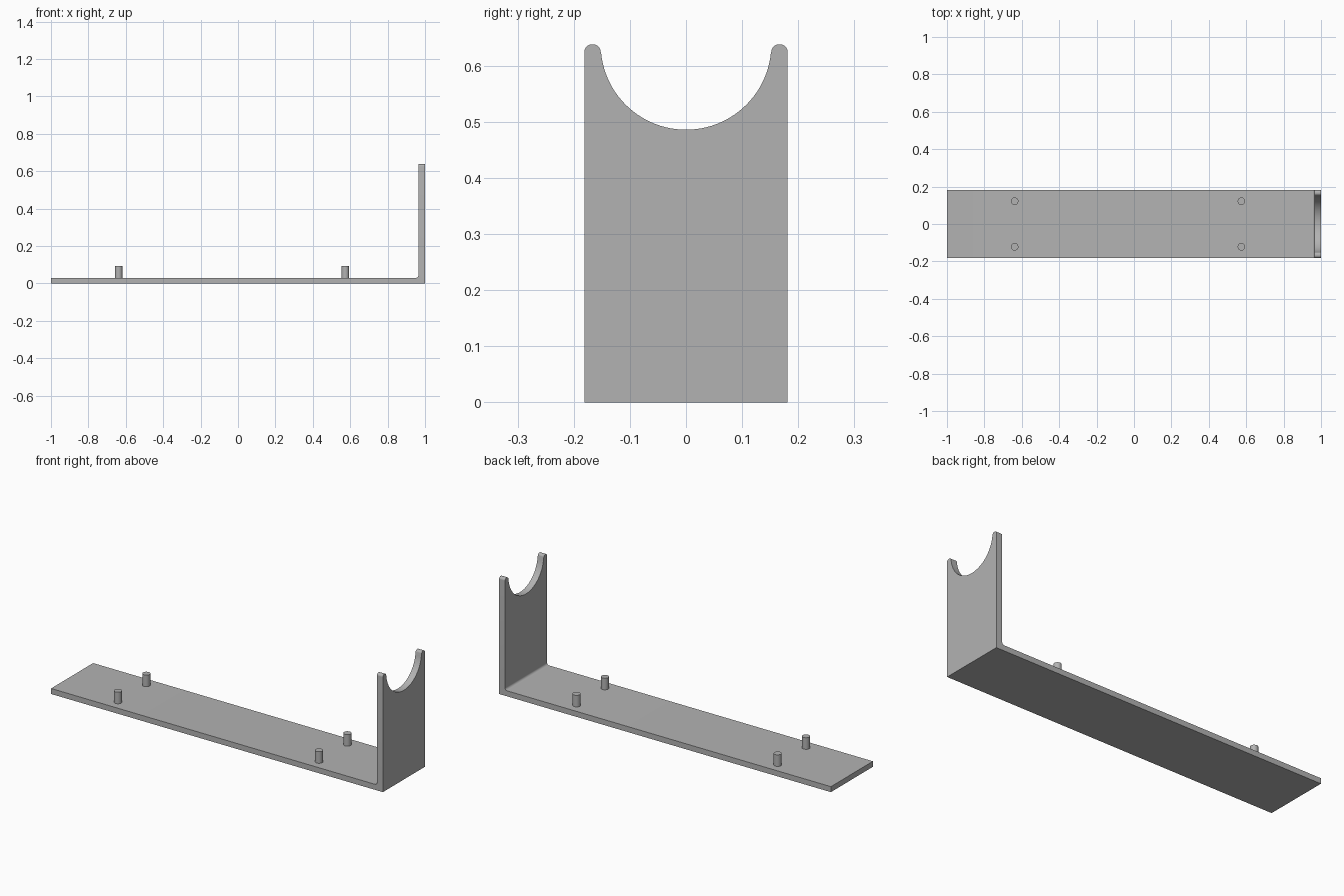
import bpy
import bmesh
import math

if "Cube" in bpy.data.objects:
    bpy.data.objects.remove(bpy.data.objects["Cube"])

BASE_T, WALL_X, HEIGHT, HALF_W = 0.03, 0.964, 0.638, 0.181
ARC_R, TIP_R, FILLET = 0.152, 0.013, 0.013

grey = bpy.data.materials.new("grey")
grey.diffuse_color = (0.45, 0.45, 0.45, 1)
grey.use_nodes = True
grey.node_tree.nodes["Principled BSDF"].inputs["Base Color"].default_value = grey.diffuse_color


def arc(cx, cy, r, a0, a1, n):
    """Points on an arc, angles in degrees."""
    return [(cx + r * math.cos(math.radians(a0 + (a1 - a0) * i / n)),
             cy + r * math.sin(math.radians(a0 + (a1 - a0) * i / n))) for i in range(n + 1)]


def extrude(name, points, move):
    """Solid from a closed outline of 3D points, extruded along move."""
    bm = bmesh.new()
    face = bm.faces.new([bm.verts.new(p) for p in points])
    out = bmesh.ops.extrude_face_region(bm, geom=[face])
    bmesh.ops.translate(bm, vec=move, verts=[v for v in out["geom"] if isinstance(v, bmesh.types.BMVert)])
    bmesh.ops.recalc_face_normals(bm, faces=bm.faces)
    mesh = bpy.data.meshes.new(name)
    bm.to_mesh(mesh)
    bm.free()
    mesh.materials.append(grey)
    obj = bpy.data.objects.new(name, mesh)
    bpy.context.collection.objects.link(obj)
    return obj


def smooth(obj):
    bpy.ops.object.select_all(action='DESELECT')
    obj.select_set(True)
    bpy.context.view_layer.objects.active = obj
    bpy.ops.object.shade_smooth_by_angle(angle=math.radians(30))


# L-shaped bracket with a filleted inner corner
side = [(-1, 0), (1, 0), (1, HEIGHT), (WALL_X, HEIGHT)]
side += arc(WALL_X - FILLET, BASE_T + FILLET, FILLET, 0, -90, 8) + [(-1, BASE_T)]
bracket = extrude("bracket", [(x, -HALF_W, z) for x, z in side], (0, 2 * HALF_W, 0))

# End outline: semicircular cradle between two rounded tips
tip_z = HEIGHT - TIP_R
right = arc(HALF_W - TIP_R, tip_z, TIP_R, 0, 90, 8)
right += arc(ARC_R + TIP_R, tip_z, TIP_R, 90, 180, 8)
cradle = arc(0, HEIGHT, ARC_R, -6, -174, 48)
left = [(-y, z) for y, z in reversed(right)]
end = [(HALF_W, -0.1)] + right + cradle + left + [(-HALF_W, -0.1)]
# slightly wider than the bracket below the tips so the sides stay clean
end = [(y * 1.0005, z) for y, z in end]
cutter = extrude("cradle_cutter", [(-1.1, y, z) for y, z in end], (2.2, 0, 0))
cutter.hide_render = True

mod = bracket.modifiers.new("cradle", 'BOOLEAN')
mod.operation = 'INTERSECT'
mod.solver = 'EXACT'
mod.object = cutter
bpy.context.view_layer.objects.active = bracket
bpy.ops.object.modifier_apply(modifier=mod.name)
bpy.data.objects.remove(cutter)
smooth(bracket)

# Four mounting pegs
for x, end_name in ((-0.638, "left"), (0.574, "right")):
    for y, side_name in ((-0.122, "front"), (0.122, "back")):
        ring = arc(x, y, 0.02, 0, 360, 32)[:-1]
        peg = extrude(f"peg_{side_name}_{end_name}", [(px, py, 0.02) for px, py in ring], (0, 0, 0.073))
        smooth(peg)
